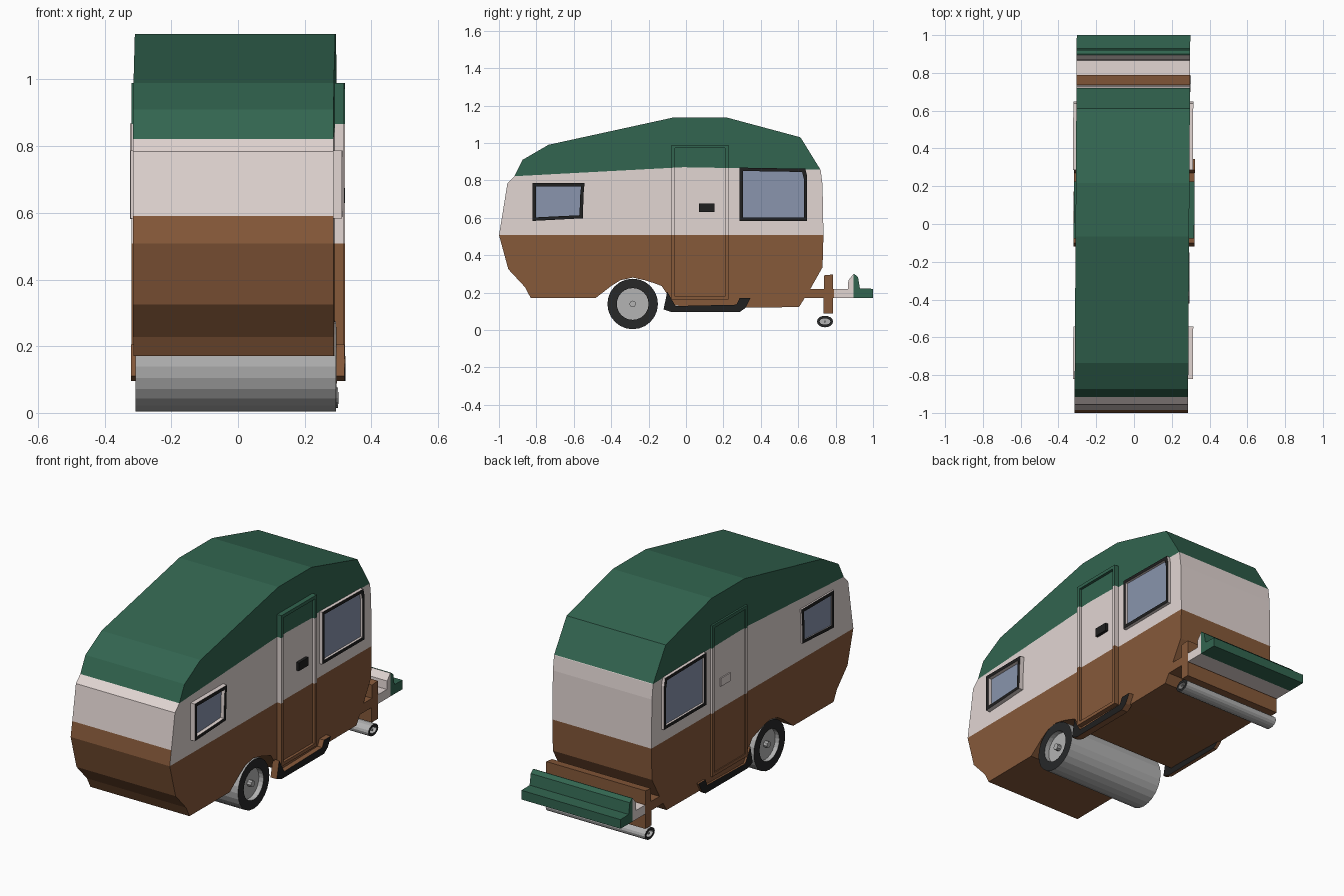
import bpy, bmesh
from math import sin, cos, pi

if "Cube" in bpy.data.objects:
    bpy.data.objects.remove(bpy.data.objects["Cube"])


def mat(name, c):
    m = bpy.data.materials.new(name)
    m.diffuse_color = (*c, 1)
    m.use_nodes = True
    m.node_tree.nodes["Principled BSDF"].inputs["Base Color"].default_value = m.diffuse_color
    return m


BROWN, CREAM, GREEN, DARK, GLASS, GREY, RUBBER = range(7)
MATS = [mat("brown", (.24, .10, .042)), mat("cream", (.76, .67, .65)),
        mat("green", (.032, .13, .08)), mat("dark", (.014, .014, .014)),
        mat("glass", (.25, .30, .42)), mat("grey", (.45, .45, .45)),
        mat("rubber", (.02, .021, .022))]
SIDES = ((1, "right"), (-1, "left"))


def finish(name, bm, paint, bands=False):
    if bands:
        # split along the colour lines of the paint job
        for co, no in (((0, 0, .508), (0, 0, 1)),
                       ((0, -.917, .822), (0, -.0535, 1)),
                       ((0, 0, .87), (0, .018, 1))):
            bmesh.ops.bisect_plane(bm, geom=bm.verts[:] + bm.edges[:] + bm.faces[:],
                                   plane_co=co, plane_no=no, dist=1e-5)
    bmesh.ops.recalc_face_normals(bm, faces=bm.faces)
    me = bpy.data.meshes.new(name)
    for m in MATS:
        me.materials.append(m)
    for f in bm.faces:
        f.material_index = paint if isinstance(paint, int) else paint(f.calc_center_median(), f.normal)
    for v in bm.verts:
        v.co.x += .006 * v.co.y          # the sides are slightly skewed
    bm.to_mesh(me)
    bm.free()
    bpy.context.collection.objects.link(bpy.data.objects.new(name, me))


def prism(name, pts, x0, x1, paint, bands=False):
    bm = bmesh.new()
    f = bm.faces.new([bm.verts.new((x0, y, z)) for y, z in pts])
    r = bmesh.ops.extrude_face_region(bm, geom=[f], use_keep_orig=True)
    for g in r["geom"]:
        if isinstance(g, bmesh.types.BMVert):
            g.co.x = x1
    finish(name, bm, paint, bands)


def inset(pts, w):
    out = list(zip(*pts))
    for i in (0, 1):
        lo, hi = min(out[i]), max(out[i])
        c, s = (lo + hi) / 2, 1 - 2 * w / (hi - lo)
        out[i] = [c + (v - c) * s for v in out[i]]
    return list(zip(*out))


def ring(name, pts, w, x0, x1, paint, bands=False):
    bm = bmesh.new()
    loops = [[bm.verts.new((x, y, z)) for y, z in p]
             for x, p in ((x0, pts), (x1, pts), (x1, inset(pts, w)), (x0, inset(pts, w)))]
    n = len(pts)
    for k in range(4):
        a, b = loops[k], loops[(k + 1) % 4]
        for i in range(n):
            j = (i + 1) % n
            bm.faces.new((a[i], a[j], b[j], b[i]))
    finish(name, bm, paint, bands)


def circle(y, z, r, n, rz=None):
    return [(y + r * cos(2 * pi * i / n), z + (rz or r) * sin(2 * pi * i / n)) for i in range(n)]


def rect(y0, z0, y1, z1):
    return [(y0, z0), (y1, z0), (y1, z1), (y0, z1)]


def livery(c, n):
    waist = .59 if n.y < -.5 and c.y < -.9 else .508
    if c.z < waist:
        return BROWN
    roof = min(.822 + .0535 * (c.y + .917), .87 - .018 * c.y)
    return GREEN if c.z > roof else CREAM


def face_edge(face, edge):
    return lambda c, n: face if abs(n.x) > .5 else edge


# caravan shell
prism("body_shell", [
    (-.83, .17), (-.86, .228), (-.95, .325), (-1, .508), (-.986, .59), (-.955, .784),
    (-.917, .822), (-.873, .91), (-.735, .99), (-.067, 1.136), (.217, 1.136), (.612, 1.03),
    (.72, .855), (.73, .775), (.735, .508), (.73, .335), (.665, .22), (.604, .122),
    (.3, .12), (-.06, .13), (-.1, .19), (-.13, .235), (-.17, .25), (-.22, .266),
    (-.285, .28), (-.35, .266), (-.4, .235), (-.484, .17)], -.309, .292, livery, True)

# windows, doors and steps on both sides
windows = {
    "front_window": ([(-.82, .583), (-.552, .597), (-.547, .735), (-.542, .787), (-.82, .787)], .019, .317, .318),
    "rear_window": ([(.286, .582), (.648, .582), (.648, .82), (.638, .862), (.286, .868)], .018, .31, .325)}
step = [(-.12, .11), (-.077, .095), (.286, .095), (.318, .118), (.345, .17),
        (.286, .17), (.27, .135), (-.056, .128), (-.1, .205)]
door = rect(-.078, .162, .226, .99)
for s, side in SIDES:
    wall = .292 if s > 0 else -.309
    inner = wall - s * .01
    for name, (pts, w, xr, xl) in windows.items():
        xo = xr if s > 0 else -xl
        ring(f"{name}_frame_{side}", pts, w, inner, xo, face_edge(DARK, CREAM))
        prism(f"{name}_glass_{side}", inset(pts, w), inner, wall + s * .005, GLASS)
    ring(f"door_frame_{side}", door, .018, inner, s * .319, livery, True)
    prism(f"door_panel_{side}", inset(door, .018), inner, wall + s * .012 if s > 0 else -.314, livery, True)
    prism(f"door_handle_{side}", rect(.07, .63, .152, .675), wall, s * .32, DARK if s > 0 else CREAM)
    prism(f"door_step_{side}", step, inner, s * .32, face_edge(DARK, BROWN))

# road wheels and jockey wheel: full-width rollers with dished ends
for name, y, z, r, rz, w, n in (("road_wheel", -.285, .139, .135, .135, .05, 24),
                                ("jockey_wheel", .743, .045, .043, .031, .014, 16)):
    pts = circle(y, z, r, n, rz)
    prism(f"{name}_roller", pts, -.28, .268, GREY)
    for s, side in SIDES:
        a, b = (.268, .296) if s > 0 else (-.28, -.305)
        ring(f"{name}_tyre_{side}", pts, w, a, b, face_edge(RUBBER, GREY))
        prism(f"{name}_hub_{side}", circle(y, z, r * .13, 8), a, b - s * .004, GREY)

# tow bar, post and hitch coupling
X = (-.309, .292)
prism("tow_bar", [(.62, .17), (.735, .17), (.735, .088), (.787, .088), (.787, .17), (.79, .17),
                  (.79, .22), (.787, .22), (.787, .297), (.738, .292), (.738, .22), (.62, .22)],
      *X, BROWN)
prism("hitch_neck", [(.79, .17), (.895, .17), (.895, .298), (.868, .265), (.865, .22), (.79, .22)],
      *X, CREAM)
prism("hitch_coupling", [(.895, .17), (1, .17), (1, .22), (.93, .222), (.92, .282), (.9, .299),
                         (.895, .298)], *X, GREEN)
